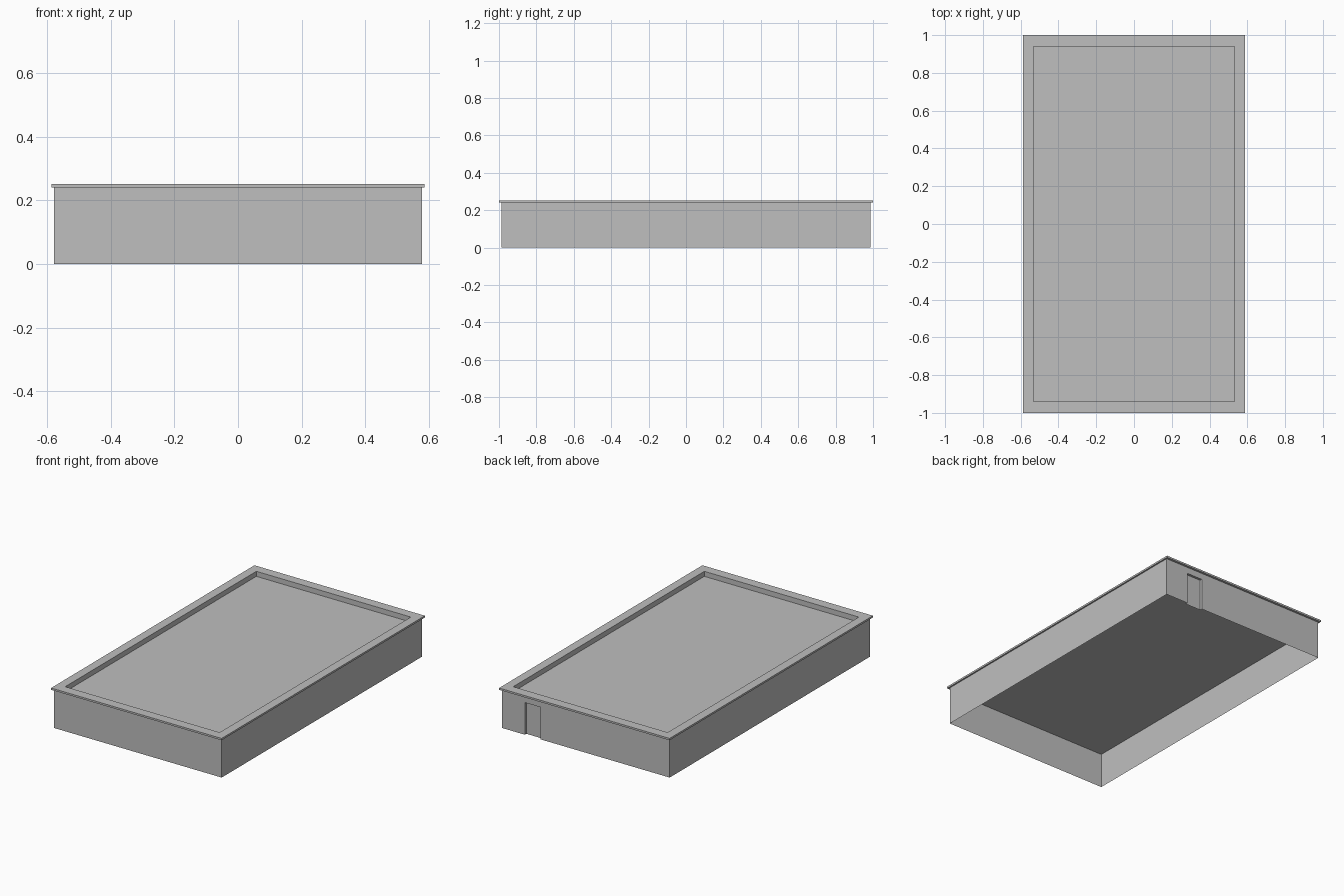
import bpy
import bmesh

cube = bpy.data.objects.get("Cube")
if cube:
    bpy.data.objects.remove(cube, do_unlink=True)

# Single flat colour
grey = bpy.data.materials.new("light_grey")
grey.use_nodes = True
colour = (0.52, 0.52, 0.52, 1)
grey.diffuse_color = colour
bsdf = next(n for n in grey.node_tree.nodes if n.type == 'BSDF_PRINCIPLED')
bsdf.inputs["Base Color"].default_value = colour

# Half widths, half lengths and heights
WALL = (0.578, 0.986)
EAVE = (0.587, 1.0)
INNER = (0.532, 0.94)
WALL_TOP, TOP, ROOF = 0.24, 0.2515, 0.22
DOOR_LEFT, DOOR_RIGHT, DOOR_TOP, RECESS = 0.42, 0.31, 0.20, 0.015


def build(name, polygons):
    """Make an object from a list of polygons, welding shared corners."""
    bm = bmesh.new()
    for points in polygons:
        bm.faces.new([bm.verts.new(p) for p in points])
    bmesh.ops.remove_doubles(bm, verts=bm.verts, dist=0.0001)
    mesh = bpy.data.meshes.new(name)
    bm.to_mesh(mesh)
    bm.free()
    mesh.materials.append(grey)
    obj = bpy.data.objects.new(name, mesh)
    bpy.context.scene.collection.objects.link(obj)
    return obj


def ring(half, z):
    x, y = half
    return [(x, y, z), (-x, y, z), (-x, -y, z), (x, -y, z)]


def bands(rings):
    """Quads joining consecutive rectangular rings, facing outward."""
    quads = []
    for low, high in zip(rings, rings[1:]):
        for i in range(4):
            j = (i + 1) % 4
            quads.append([low[i], low[j], high[j], high[i]])
    return quads


# Thin walls, open below, with a door notch in the back wall
wx, wy = WALL
sides = bands([ring(WALL, 0), ring(WALL, WALL_TOP)])[1:]
outline = [(wx, 0), (DOOR_LEFT, 0), (DOOR_LEFT, DOOR_TOP), (DOOR_RIGHT, DOOR_TOP),
           (DOOR_RIGHT, 0), (-wx, 0), (-wx, WALL_TOP), (wx, WALL_TOP)]
build("walls", sides + [[(x, wy, z) for x, z in outline]])

# Door frame reveals and the recessed door leaf
frame = outline[1:5]
back = wy - RECESS
reveals = [[(a[0], wy, a[1]), (a[0], back, a[1]), (b[0], back, b[1]), (b[0], wy, b[1])]
           for a, b in zip(frame, frame[1:])]
build("door_frame", reveals)
build("door", [[(x, back, z) for x, z in reversed(frame)][::-1]])

# Overhanging coping with the parapet's inner faces
build("coping", bands([ring(WALL, WALL_TOP), ring(EAVE, WALL_TOP), ring(EAVE, TOP),
                       ring(INNER, TOP), ring(INNER, ROOF)]))

# Sunken flat roof, with a border under the parapet
build("roof", [ring(INNER, ROOF)])
build("roof_border", [q[::-1] for q in bands([ring(INNER, ROOF), ring(WALL, ROOF)])])
